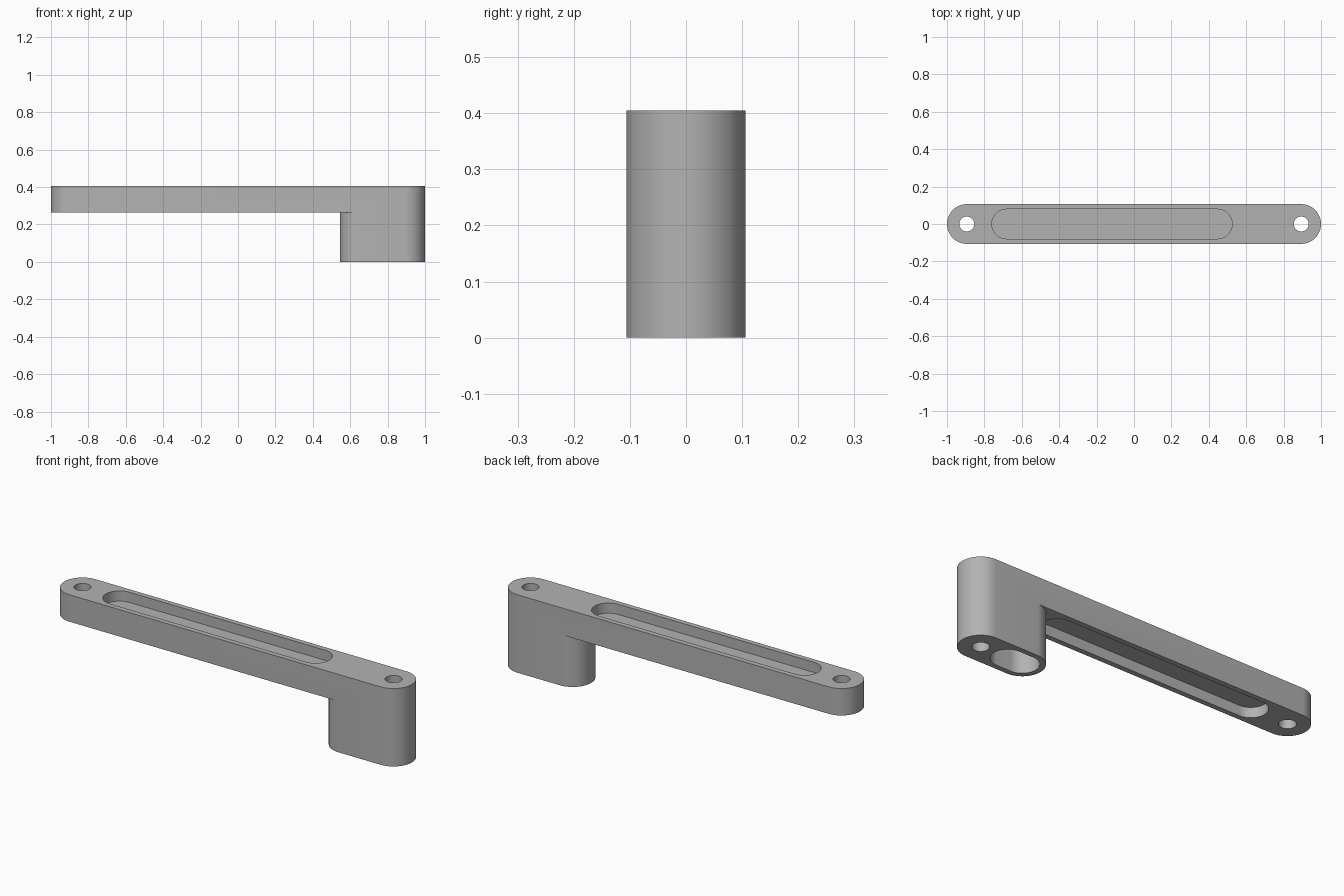
import bpy, bmesh
from math import sin, cos, pi

if "Cube" in bpy.data.objects:
    bpy.data.objects.remove(bpy.data.objects["Cube"], do_unlink=True)

R = 0.106                       # outer end radius
TOP, UNDER = 0.405, 0.265       # plate top and underside
LEG = 0.545                     # inner end of the leg
SEG = 32

grey = bpy.data.materials.new("plain grey")
grey.use_nodes = True
colour = (0.45, 0.45, 0.45, 1)
grey.diffuse_color = colour
grey.node_tree.nodes["Principled BSDF"].inputs["Base Color"].default_value = colour


def arc(cx, r, start, end):
    return [(cx + r * cos(start + (end - start) * i / SEG),
             r * sin(start + (end - start) * i / SEG)) for i in range(SEG + 1)]


def slot(x0, x1, r):
    return arc(x1 - r, r, -pi / 2, pi / 2) + arc(x0 + r, r, pi / 2, 3 * pi / 2)


def prism(name, outline, z0, z1):
    bm = bmesh.new()
    base = bm.faces.new([bm.verts.new((x, y, z0)) for x, y in outline])
    grown = bmesh.ops.extrude_face_region(bm, geom=[base])["geom"]
    bmesh.ops.translate(bm, vec=(0, 0, z1 - z0),
                        verts=[g for g in grown if isinstance(g, bmesh.types.BMVert)])
    bmesh.ops.remove_doubles(bm, verts=bm.verts[:], dist=1e-5)
    bmesh.ops.recalc_face_normals(bm, faces=bm.faces[:])
    mesh = bpy.data.meshes.new(name)
    bm.to_mesh(mesh)
    bm.free()
    mesh.materials.append(grey)
    obj = bpy.data.objects.new(name, mesh)
    bpy.context.collection.objects.link(obj)
    return obj


# Full-height rounded bar, later cut away to leave the plate and leg
arm = prism("slotted_arm", slot(-1, 1, R), 0, TOP)

# Clearance under the plate, with a hollow end that rounds the leg
clearance = [(-1.2, -0.3), (LEG + R, -0.3)] + arc(LEG + R, R, 3 * pi / 2, pi / 2) \
    + [(LEG + R, 0.3), (-1.2, 0.3)]

cutters = [
    prism("underside_cutter", clearance, -0.1, UNDER),
    # Long pockets above and below a thin web
    prism("top_pocket_cutter", slot(-0.76, 0.525, 0.079), TOP - 0.053, TOP + 0.1),
    prism("bottom_pocket_cutter", slot(-0.76, 0.525, 0.079), UNDER - 0.1, UNDER + 0.053),
    # Pocket inside the leg
    prism("leg_pocket_cutter", slot(0.573, 0.815, 0.079), -0.1, UNDER),
]
# Bolt holes through both ends
for side, x in (("right", -0.894), ("left", 0.894)):
    cutters.append(prism(side + "_hole_cutter", slot(x - 0.04, x + 0.04, 0.04), -0.1, TOP + 0.1))

bpy.context.view_layer.objects.active = arm
arm.select_set(True)
for cutter in cutters:
    mod = arm.modifiers.new(cutter.name, 'BOOLEAN')
    mod.operation = 'DIFFERENCE'
    mod.solver = 'EXACT'
    mod.object = cutter
    bpy.ops.object.modifier_apply(modifier=mod.name)
    bpy.data.objects.remove(cutter, do_unlink=True)

bpy.ops.object.select_all(action='DESELECT')
arm.select_set(True)
bpy.ops.object.shade_smooth_by_angle(angle=pi / 6)
